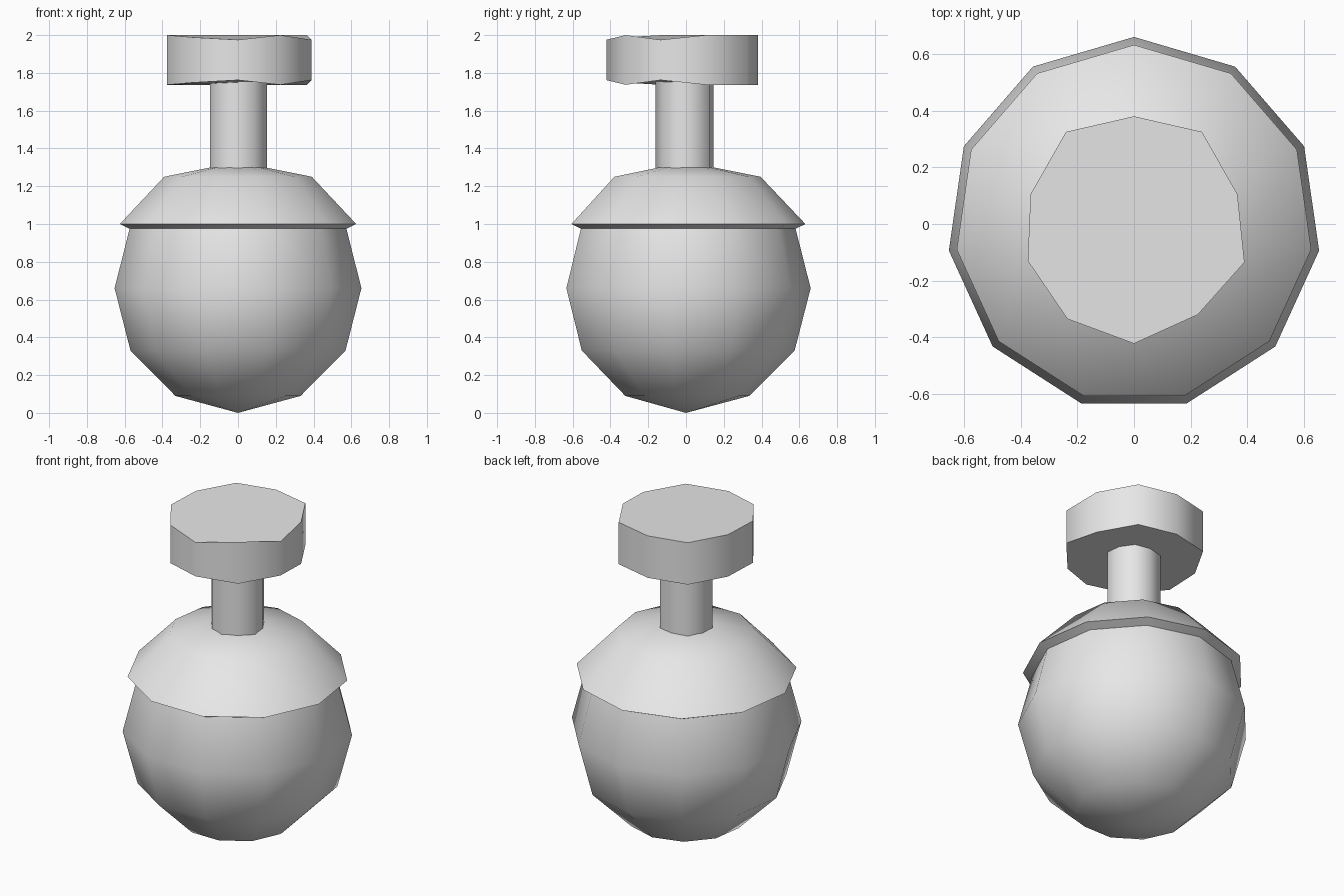
import bpy, bmesh
from math import sin, cos, pi, radians

cube = bpy.data.objects.get("Cube")
if cube:
    bpy.data.objects.remove(cube, do_unlink=True)

grey = bpy.data.materials.new("plain grey")
grey.use_nodes = True
grey.diffuse_color = (0.8, 0.8, 0.8, 1)
grey.node_tree.nodes["Principled BSDF"].inputs["Base Color"].default_value = (0.8, 0.8, 0.8, 1)


def loft(name, rings):
    """Skin closed loops of equal length; single points become poles."""
    bm = bmesh.new()
    loops = [[bm.verts.new(p) for p in ring] for ring in rings]
    for a, b in zip(loops, loops[1:]):
        n = max(len(a), len(b))
        for i in range(n):
            j = (i + 1) % n
            if len(a) == 1:
                bm.faces.new((a[0], b[j], b[i]))
            else:
                bm.faces.new((a[i], a[j], b[j], b[i]))
    for end in (loops[0], loops[-1]):
        if len(end) > 2:
            bm.faces.new(end)
    bmesh.ops.recalc_face_normals(bm, faces=bm.faces[:])
    mesh = bpy.data.meshes.new(name)
    bm.to_mesh(mesh)
    bm.free()
    mesh.materials.append(grey)
    obj = bpy.data.objects.new(name, mesh)
    bpy.context.collection.objects.link(obj)
    bpy.ops.object.select_all(action='DESELECT')
    obj.select_set(True)
    bpy.context.view_layer.objects.active = obj
    bpy.ops.object.shade_smooth_by_angle(angle=radians(60))
    return obj


def ring(r, z, sides=11):
    if r == 0:
        return [(0, 0, z)]
    return [(r * sin(2 * pi * i / sides), r * cos(2 * pi * i / sides), z)
            for i in range(sides)]


# Round body with its overhanging collar
profile = [(0, 0), (0.335, 0.09), (0.575, 0.33), (0.66, 0.66),
           (0.58, 0.975), (0.632, 1.0), (0.395, 1.25), (0.13, 1.303)]
loft("body", [ring(r, z) for r, z in profile])

# Slightly uneven ten-sided outline shared by cap and stem: x, y, edge inset in z
outline = [(0, 0.38, 0), (0.24, 0.325, 0), (0.365, 0.105, 0), (0.39, -0.135, 0.025),
           (0.225, -0.32, 0), (0, -0.422, 0.025), (-0.235, -0.335, 0.012),
           (-0.375, -0.13, 0), (-0.365, 0.105, 0), (-0.24, 0.325, 0)]

# Stem
loft("stem", [[(x * 0.395, y * 0.38, z) for x, y, d in outline] for z in (1.27, 1.76)])

# Cap
loft("cap", [[(x, y, 1.737 + d) for x, y, d in outline],
             [(x, y, 2.0 - d) for x, y, d in outline]])
